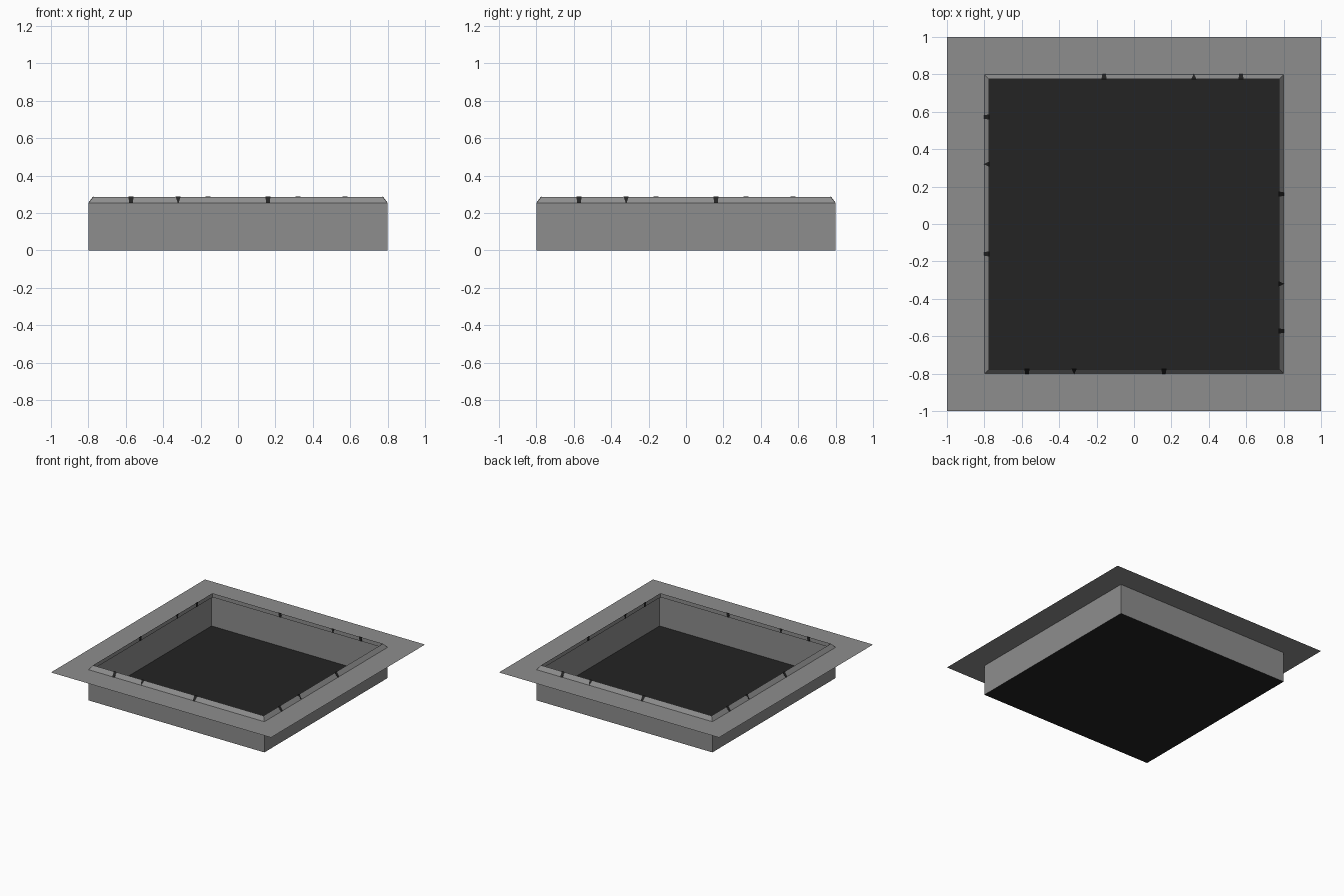
import bpy, math
from mathutils import Matrix, Vector

if "Cube" in bpy.data.objects:
    bpy.data.objects.remove(bpy.data.objects["Cube"])


def material(name, value):
    m = bpy.data.materials.new(name)
    m.diffuse_color = (value, value, value, 1)
    m.use_nodes = True
    m.node_tree.nodes["Principled BSDF"].inputs["Base Color"].default_value = m.diffuse_color
    return m


stone = material("stone grey", 0.27)
dark = material("near black", 0.0175)


def make(name, verts, faces, mat):
    me = bpy.data.meshes.new(name)
    me.from_pydata(verts, [], faces)
    me.materials.append(mat)
    ob = bpy.data.objects.new(name, me)
    bpy.context.collection.objects.link(ob)
    return ob


def square_sweep(name, profile, mat, closed=False):
    """Sweep (radius, z) points around a square with mitred corners."""
    verts = [(sx * r, sy * r, z) for r, z in profile
             for sx, sy in ((-1, -1), (1, -1), (1, 1), (-1, 1))]
    n = len(profile)
    faces = []
    for i in range(n if closed else n - 1):
        a, b = i * 4, (i + 1) % n * 4
        for k in range(4):
            j = (k + 1) % 4
            faces.append((a + k, a + j, b + j, b + k))
    return make(name, verts, faces, mat)


W, F, I, Z, T = 0.80, 1.0, 0.775, 0.252, 0.285

# Pit: thin walls, dark floor, surrounding flange
square_sweep("pit_walls", [(W, 0), (W, Z)], stone)
make("pit_floor", [(-W, -W, 0), (W, -W, 0), (W, W, 0), (-W, W, 0)],
     [(0, 1, 2, 3)], dark)
square_sweep("ground_flange", [(F, Z), (W, Z)], stone)

# Raised rim with sloping outer side
square_sweep("raised_rim", [(W, Z), (I, T), (I, Z)], stone, closed=True)

# Dark cracks over the rim, same pattern on each of the four sides
cracks = [(-0.572, 0.027, 0.020), (-0.32, 0.027, 0.003), (0.16, 0.027, 0.019)]
e = 0.002
for side in range(4):
    rot = Matrix.Rotation(side * math.pi / 2, 3, 'Z')
    for i, (x, top, bottom) in enumerate(cracks):
        verts = [rot @ Vector((x + s * w / 2, -r, z)) for s in (-1, 1)
                 for r, z, w in ((W + e, Z, bottom), (I, T + e, top),
                                 (I - e, T + e, top), (I - e, Z, bottom))]
        faces = [(0, 1, 2, 3), (7, 6, 5, 4), (0, 4, 5, 1), (1, 5, 6, 2),
                 (2, 6, 7, 3), (3, 7, 4, 0)]
        make(f"rim_crack_{side}_{i}", verts, faces, dark)
